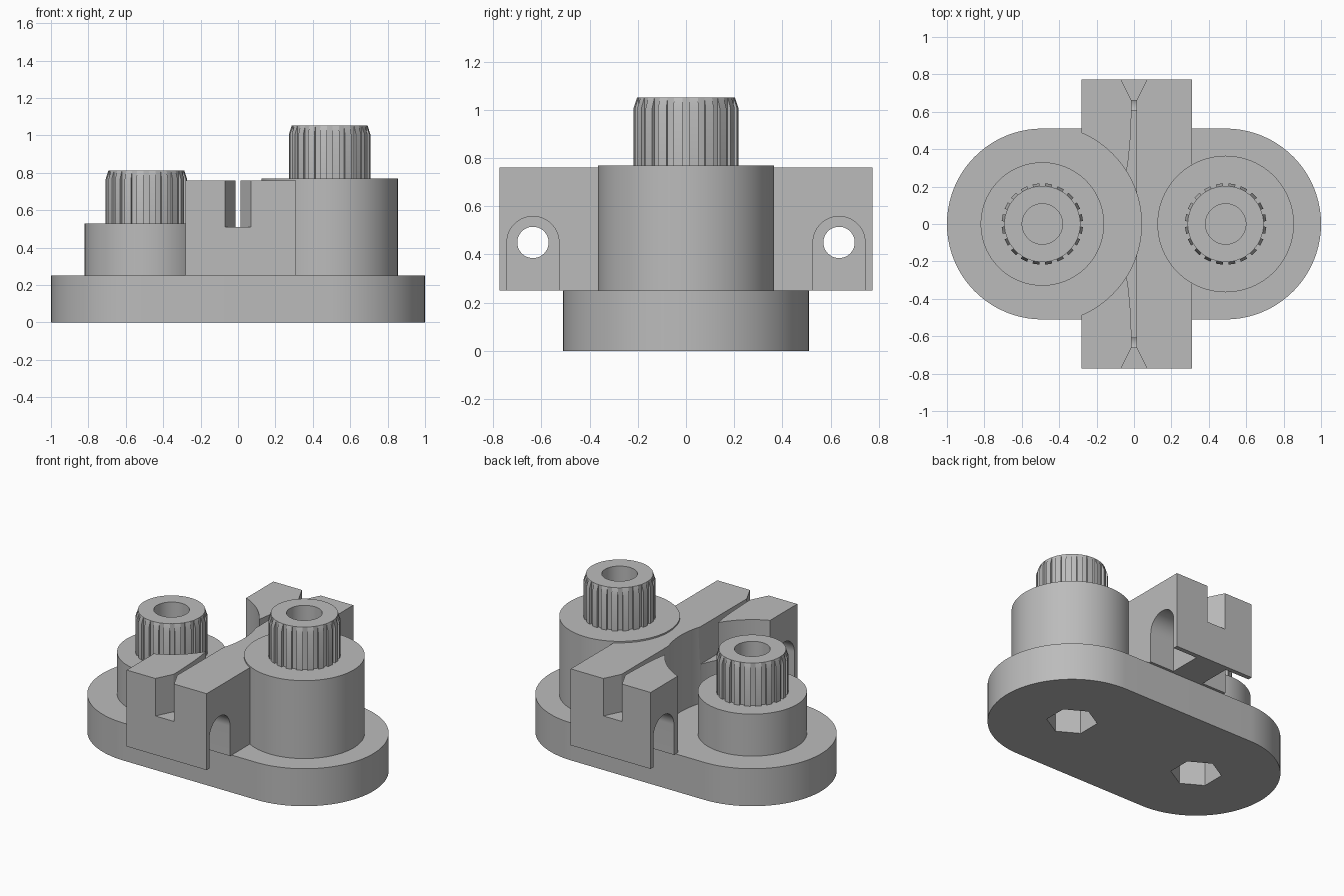
import bpy, bmesh
from math import cos, sin, pi, radians

cube = bpy.data.objects.get("Cube")
if cube:
    bpy.data.objects.remove(cube, do_unlink=True)

grey = bpy.data.materials.new("plain grey")
grey.use_nodes = True
colour = (0.5, 0.5, 0.5, 1)
grey.diffuse_color = colour
grey.node_tree.nodes["Principled BSDF"].inputs["Base Color"].default_value = colour


def arc(r, cx=0, cy=0, a0=0, a1=360, n=96):
    """Points on an arc; a full circle does not repeat its first point."""
    steps = n if a1 - a0 >= 360 else n - 1
    angles = [radians(a0 + (a1 - a0) * i / steps) for i in range(n)]
    return [(cx + r * cos(a), cy + r * sin(a)) for a in angles]


def loft(name, rings, along_x=False):
    """Solid through a stack of (outline, height) rings."""
    bm = bmesh.new()
    loops = []
    for outline, h in rings:
        loops.append([bm.verts.new((h, a, b) if along_x else (a, b, h)) for a, b in outline])
    for low, high in zip(loops, loops[1:]):
        for i in range(len(low)):
            j = (i + 1) % len(low)
            bm.faces.new((low[i], low[j], high[j], high[i]))
    bm.faces.new(loops[0][::-1])
    bm.faces.new(loops[-1])
    bmesh.ops.recalc_face_normals(bm, faces=bm.faces)
    mesh = bpy.data.meshes.new(name)
    bm.to_mesh(mesh)
    bm.free()
    mesh.materials.append(grey)
    obj = bpy.data.objects.new(name, mesh)
    bpy.context.collection.objects.link(obj)
    return obj


def prism(name, outline, lo, hi, along_x=False):
    return loft(name, [(outline, lo), (outline, hi)], along_x)


def cut(target, cutter):
    mod = target.modifiers.new("cut", "BOOLEAN")
    mod.operation = "DIFFERENCE"
    mod.solver = "EXACT"
    mod.object = cutter
    bpy.ops.object.select_all(action="DESELECT")
    bpy.context.view_layer.objects.active = target
    target.select_set(True)
    bpy.ops.object.modifier_apply(modifier=mod.name)
    bpy.data.objects.remove(cutter, do_unlink=True)


parts = []
AXLE = 0.49
FLOOR = 0.25

# Rounded base plate with hexagonal nut pockets underneath
base = prism("base_plate", arc(0.51, AXLE, 0, -90, 90, 64) + arc(0.51, -AXLE, 0, 90, 270, 64), 0, FLOOR)
for side in (-1, 1):
    cut(base, prism("nut_cutter", arc(0.155, side * AXLE, 0, 30, 390, 6), -0.1, 0.2))
parts.append(base)

# Clamp block across the middle
block_outline = [(-0.28, -0.773), (0.31, -0.773), (0.31, 0.773), (-0.28, 0.773)]
block = prism("clamp_block", block_outline, FLOOR, 0.76)
cut(block, prism("clearance_cutter", arc(0.53, -AXLE, 0, n=128), 0.1, 0.9))

# Slot with flared mouths and a widening inner edge
half = [(0.083, 0.8), (0.013, 0.66)]
inner = [(-0.013, 0.6), (-0.02, 0.45), (-0.029, 0.35), (-0.045, 0.25)]
slot = half + [(x, -y) for x, y in half[::-1]]
slot += [(-x, -y) for x, y in half] + [(x, -y) for x, y in inner]
slot += inner[::-1] + [(-x, y) for x, y in half[::-1]]
cut(block, prism("slot_cutter", slot, 0.51, 0.9))

# Arched screw recesses and cross holes at both ends
for end in (-1, 1):
    y = end * 0.635
    arch = arc(0.108, y, 0.45, 0, 180, 40) + [(y - 0.108, 0.1), (y + 0.108, 0.1)]
    for lo, hi in ((-0.4, -0.1), (0.13, 0.4)):
        cut(block, prism("arch_cutter", arch, lo, hi, True))
    cut(block, prism("screw_cutter", arc(0.065, y, 0.45, n=48), -0.5, 0.5, True))
parts.append(block)


def toothed(cx, outer, core=0.203, teeth=20):
    """Outline of a shaft with narrow raised teeth."""
    points = []
    for i in range(teeth):
        mid = 9 + i * 360 / teeth
        for offset, r in ((-5, core), (-5, outer), (5, outer), (5, core), (9, core)):
            a = radians(mid + offset)
            points.append((cx + r * cos(a), r * sin(a)))
    return points


# Bosses with bored, splined shafts
for name, cx, radius, top in (("short", -AXLE, 0.33, 0.53), ("tall", AXLE, 0.365, 0.77)):
    boss = prism(name + "_boss", arc(radius, cx), FLOOR, top)
    tip = top + 0.282
    shaft = loft(name + "_splined_shaft", [(toothed(cx, 0.218), top),
                                           (toothed(cx, 0.218), tip - 0.045),
                                           (toothed(cx, 0.2035), tip)])
    for part in (boss, shaft):
        cut(part, prism("bore_cutter", arc(0.108, cx, n=64), 0.1, 1.3))
        parts.append(part)

# Smooth curved walls, keep hard edges
bpy.ops.object.select_all(action="DESELECT")
for part in parts:
    part.select_set(True)
bpy.context.view_layer.objects.active = base
bpy.ops.object.shade_smooth_by_angle(angle=radians(25))
